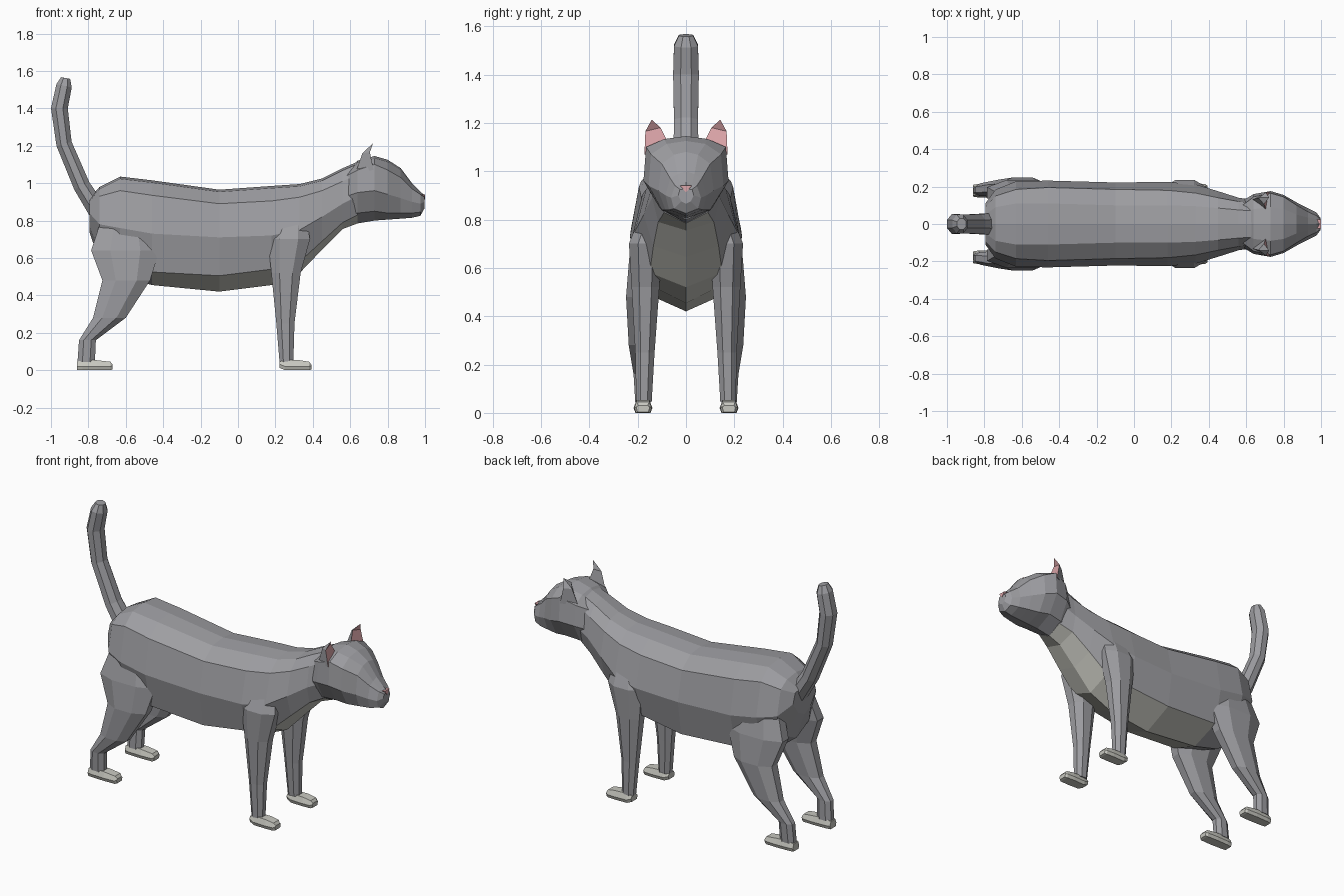
import bpy, math
from mathutils import Vector


def material(name, rgb):
    m = bpy.data.materials.new(name)
    m.diffuse_color = (*rgb, 1)
    return m


FUR = material("grey_fur", (0.34, 0.34, 0.36))
PALE = material("pale_fur", (0.58, 0.58, 0.53))
PINK = material("pink_skin", (0.72, 0.38, 0.40))


def build(name, verts, faces, mats, rule=None):
    """Make a flat shaded object; rule(centre) picks the material slot."""
    me = bpy.data.meshes.new(name)
    me.from_pydata(verts, [], faces)
    for m in mats:
        me.materials.append(m)
    ob = bpy.data.objects.new(name, me)
    bpy.context.collection.objects.link(ob)
    bpy.context.view_layer.objects.active = ob
    bpy.ops.object.mode_set(mode='EDIT')
    bpy.ops.mesh.select_all(action='SELECT')
    bpy.ops.mesh.normals_make_consistent(inside=False)
    bpy.ops.object.mode_set(mode='OBJECT')
    if rule:
        for p in me.polygons:
            p.material_index = rule(p)
    return ob


def loft(name, rings, mats, rule=None):
    n = len(rings[0])
    verts = [v for r in rings for v in r]
    faces = [(i * n + j, i * n + (j + 1) % n, (i + 1) * n + (j + 1) % n, (i + 1) * n + j)
             for i in range(len(rings) - 1) for j in range(n)]
    faces += [tuple(range(n)), tuple(range(len(verts) - n, len(verts)))]
    return build(name, verts, faces, mats, rule)


def section(x, zt, zs, zm, zl, zb, wt, ws, wm, wl):
    """Symmetric ten point cross-section: top, shoulder, middle, low edge, keel."""
    half = [(wt, zt - 0.012), (ws, zs), (wm, zm), (wl, zl)]
    return ([(x, 0, zt)] + [(x, y, z) for y, z in half] + [(x, 0, zb)]
            + [(x, -y, z) for y, z in reversed(half)])


# Body from rump to neck, with a pale belly and chest
body = [
    (-0.795, 0.92, 0.90, 0.84, 0.77, 0.74, 0.05, 0.09, 0.11, 0.06),
    (-0.74, 0.98, 0.93, 0.78, 0.64, 0.58, 0.09, 0.15, 0.185, 0.12),
    (-0.63, 1.035, 0.96, 0.76, 0.56, 0.50, 0.11, 0.185, 0.228, 0.16),
    (-0.46, 1.015, 0.935, 0.73, 0.525, 0.455, 0.11, 0.195, 0.232, 0.185),
    (-0.10, 0.965, 0.89, 0.71, 0.505, 0.42, 0.10, 0.185, 0.222, 0.19),
    (0.18, 0.985, 0.905, 0.72, 0.54, 0.455, 0.10, 0.18, 0.225, 0.175),
    (0.33, 0.995, 0.925, 0.75, 0.58, 0.52, 0.095, 0.165, 0.212, 0.15),
    (0.45, 1.025, 0.96, 0.82, 0.69, 0.645, 0.085, 0.14, 0.175, 0.135),
    (0.56, 1.08, 1.01, 0.89, 0.79, 0.755, 0.075, 0.12, 0.14, 0.115),
    (0.64, 1.115, 1.05, 0.93, 0.83, 0.785, 0.07, 0.11, 0.13, 0.09),
]


def under(p):
    ring, side = divmod(p.index, 10)
    return 1 if ring >= 3 and side in (4, 5) and ring < 9 else 0


loft("body", [section(*s) for s in body], [FUR, PALE], under)

# Head tapering to the muzzle
head = [
    (0.58, 1.07, 1.04, 0.93, 0.82, 0.775, 0.05, 0.10, 0.125, 0.08),
    (0.64, 1.12, 1.07, 0.95, 0.84, 0.785, 0.08, 0.145, 0.16, 0.10),
    (0.73, 1.145, 1.10, 0.96, 0.85, 0.80, 0.09, 0.165, 0.176, 0.11),
    (0.80, 1.125, 1.07, 0.94, 0.84, 0.805, 0.08, 0.145, 0.155, 0.10),
    (0.87, 1.08, 1.03, 0.92, 0.84, 0.81, 0.05, 0.10, 0.115, 0.085),
    (0.93, 1.00, 0.97, 0.90, 0.84, 0.815, 0.035, 0.065, 0.085, 0.07),
    (0.975, 0.955, 0.94, 0.89, 0.845, 0.825, 0.025, 0.045, 0.062, 0.05),
    (0.997, 0.935, 0.925, 0.90, 0.875, 0.865, 0.018, 0.025, 0.032, 0.02),
]
loft("head", [section(*s) for s in head], [FUR])

# Small triangular nose wrapped over the muzzle tip
loft("nose", [[(x, -0.024, 0.94), (x, 0.024, 0.94), (x, 0, 0.912)] for x in (0.975, 1.0)], [PINK])

# Tail: eight sided tube swept along its curve
path = [(-0.75, 0.85, 0.05), (-0.835, 0.985, 0.045), (-0.93, 1.21, 0.042),
        (-0.955, 1.40, 0.045), (-0.93, 1.52, 0.042), (-0.922, 1.562, 0.025)]
tail = []
for i, (x, z, r) in enumerate(path):
    a, b = path[max(i - 1, 0)], path[min(i + 1, len(path) - 1)]
    t = Vector((b[0] - a[0], 0, b[1] - a[1])).normalized()
    across = Vector((t.z, 0, -t.x))
    tail.append([Vector((x, 0, z)) + across * r * math.cos(k * math.pi / 4 + math.pi / 8) * 1.08
                 + Vector((0, r * 1.28 * math.sin(k * math.pi / 4 + math.pi / 8), 0)) for k in range(8)])
loft("tail", tail, [FUR])


def leg_ring(s, z, xb, xf, yi, yo):
    """Chamfered rectangle at one height of a leg."""
    cx, cy = (xf - xb) * 0.28, (yo - yi) * 0.28
    pts = [(xb, yi + cy), (xb + cx, yi), (xf - cx, yi), (xf, yi + cy),
           (xf, yo - cy), (xf - cx, yo), (xb + cx, yo), (xb, yo - cy)]
    return [(x, s * y, z) for x, y in pts]


def paw_ring(s, x, z0, z1, w):
    """Paw cross-section with a narrow top."""
    return [(x, s * (0.178 + y), z) for y, z in
            [(-w * 0.8, z0), (-w, z0 + 0.02), (-w * 0.7, z1), (w * 0.7, z1), (w, z0 + 0.02), (w * 0.8, z0)]]


hind = [(0.84, -0.72, -0.48, 0.08, 0.19), (0.64, -0.785, -0.42, 0.10, 0.235),
        (0.48, -0.725, -0.47, 0.125, 0.248), (0.28, -0.775, -0.60, 0.145, 0.237),
        (0.16, -0.85, -0.76, 0.15, 0.217), (0.045, -0.858, -0.765, 0.147, 0.21)]
front = [(0.84, 0.22, 0.36, 0.08, 0.18), (0.70, 0.16, 0.385, 0.10, 0.236),
         (0.52, 0.178, 0.335, 0.11, 0.225), (0.25, 0.205, 0.302, 0.13, 0.21),
         (0.045, 0.222, 0.296, 0.142, 0.206)]

for side, s in (("left", 1), ("right", -1)):
    # Legs and pale paws
    for part, rings, heel in (("hind", hind, -0.862), ("front", front, 0.222)):
        loft(f"{side}_{part}_leg", [leg_ring(s, *r) for r in rings], [FUR])
        d = 0 if part == "hind" else -0.022
        loft(f"{side}_{part}_paw",
             [paw_ring(s, heel, 0.012 if d else 0.0, 0.045, 0.031),
              paw_ring(s, heel + 0.03, 0, 0.055, 0.036),
              paw_ring(s, heel + 0.11, 0, 0.053, 0.039),
              paw_ring(s, heel + 0.18 + d, 0, 0.045, 0.036),
              paw_ring(s, heel + 0.192 + d, 0.004, 0.03, 0.028)], [PALE])

    # Ear: grey shell with a pink inner face
    v = [(0.705, 0.075, 1.12), (0.725, 0.172, 1.07), (0.705, 0.168, 1.165),
         (0.722, 0.142, 1.213), (0.695, 0.105, 1.18), (0.63, 0.13, 1.06), (0.665, 0.14, 1.16)]
    v = [(x, s * y, z) for x, y, z in v]
    build(f"{side}_ear", v,
          [(0, 1, 2, 4), (4, 2, 3), (0, 5, 1), (1, 5, 6, 2), (2, 6, 3), (3, 6, 4), (0, 4, 6, 5)],
          [FUR, PINK], lambda p: 1 if p.index < 2 else 0)
